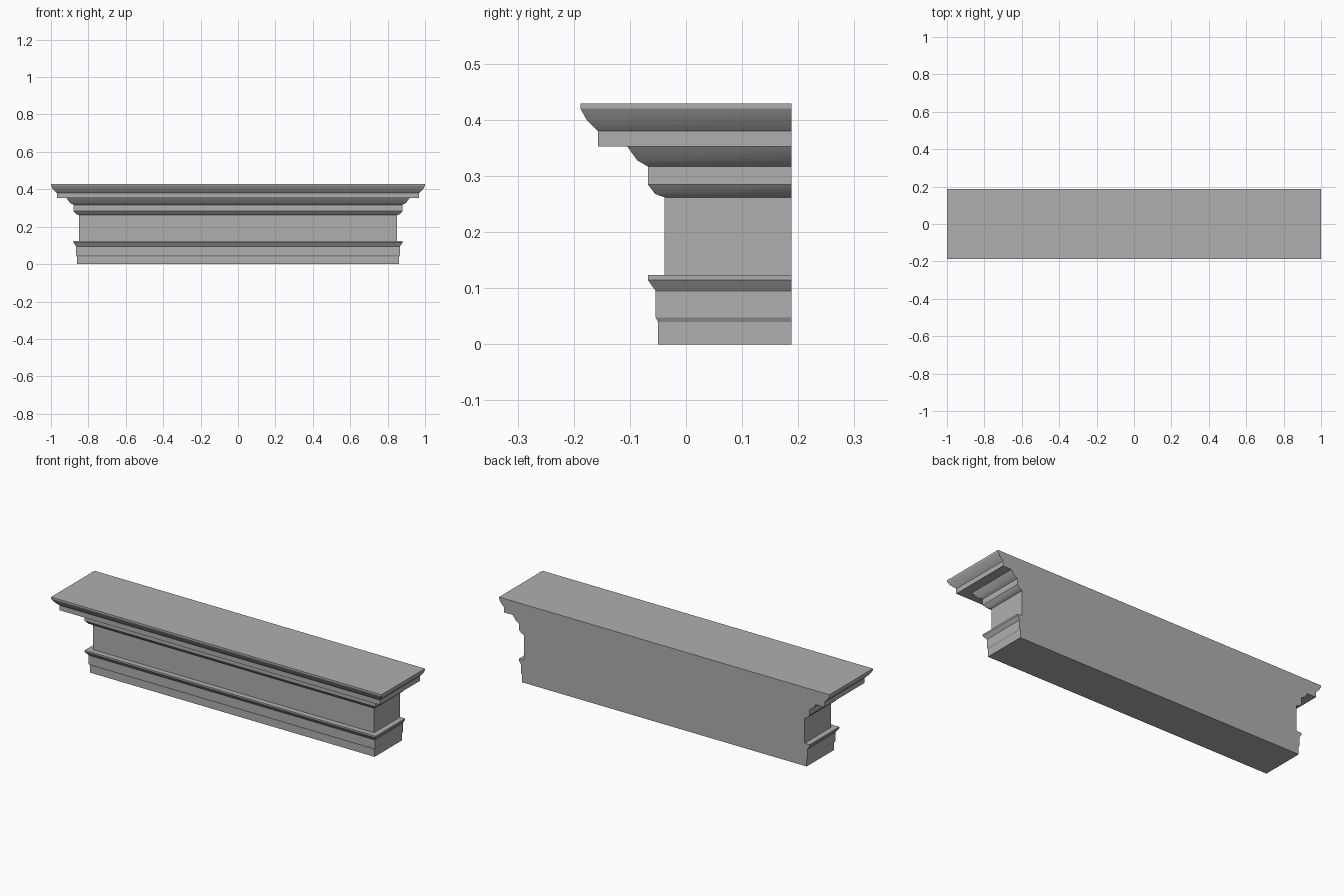
import bpy, bmesh

if "Cube" in bpy.data.objects:
    bpy.data.objects.remove(bpy.data.objects["Cube"])

BACK_Y = 0.188

# Moulding profile, bottom to top: (front y, height, segment above is a smooth curve)
profile = [
    (-0.050, 0.0, 0), (-0.050, 0.040, 0), (-0.054, 0.048, 0),     # base fascia
    (-0.054, 0.095, 0), (-0.068, 0.115, 0), (-0.068, 0.124, 0),   # lower bead
    (-0.038, 0.124, 0), (-0.038, 0.262, 1), (-0.055, 0.268, 1),   # frieze, small ovolo
    (-0.068, 0.285, 0), (-0.068, 0.317, 1),
    (-0.087, 0.328, 1), (-0.105, 0.353, 0),                       # bed mould
    (-0.157, 0.353, 0), (-0.157, 0.380, 1),                       # corona
    (-0.177, 0.400, 1), (-0.188, 0.420, 0), (-0.188, 0.429, 0),   # crown and lip
]

bm = bmesh.new()


def ring(y, z):
    """Three-sided mitred outline, open along the back wall."""
    x = 1.0 - (y + BACK_Y)
    return [bm.verts.new(p) for p in
            ((-x, BACK_Y, z), (-x, y, z), (x, y, z), (x, BACK_Y, z))]


rings = [ring(y, z) for y, z, _ in profile]

# Left return, front and right return, with sharp mitres
for low, high, (_, _, curved) in zip(rings, rings[1:], profile):
    for i in range(3):
        face = bm.faces.new((low[i], low[i + 1], high[i + 1], high[i]))
        face.smooth = bool(curved)
    for a, b in zip(low, high):
        bm.edges.get((a, b)).smooth = False

# Underside, top and flat back
bm.faces.new(rings[0][::-1])
bm.faces.new(rings[-1])
bm.faces.new([r[3] for r in rings] + [r[0] for r in reversed(rings)])
bmesh.ops.recalc_face_normals(bm, faces=bm.faces)

mesh = bpy.data.meshes.new("cornice_shelf")
bm.to_mesh(mesh)
bm.free()
shelf = bpy.data.objects.new("cornice_shelf", mesh)
bpy.context.collection.objects.link(shelf)

# Dark grey finish
grey = bpy.data.materials.new("dark_grey")
grey.diffuse_color = (0.43, 0.43, 0.43, 1.0)
grey.use_nodes = True
grey.node_tree.nodes["Principled BSDF"].inputs["Base Color"].default_value = grey.diffuse_color
mesh.materials.append(grey)
